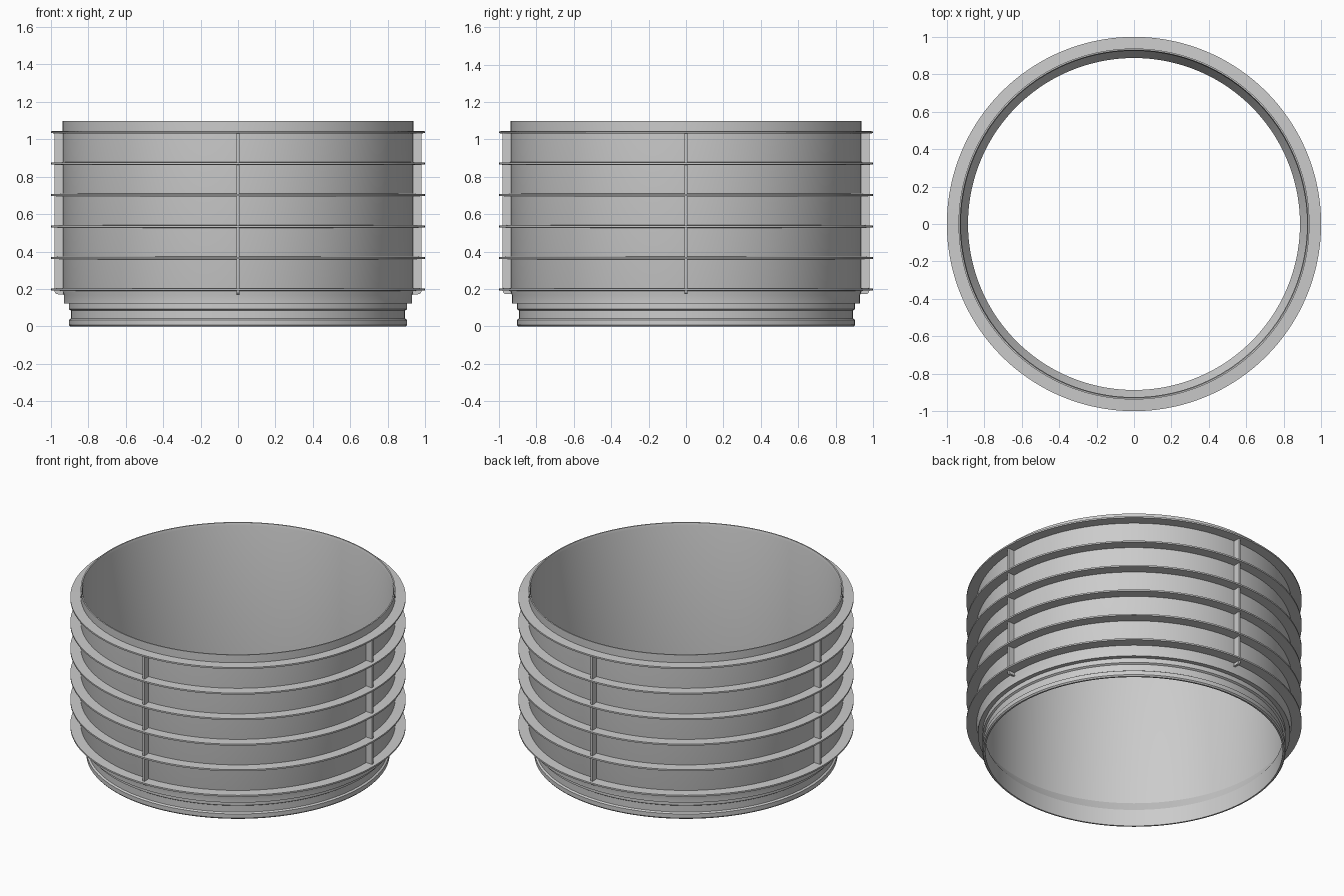
import bpy, bmesh
from math import cos, sin, pi

if "Cube" in bpy.data.objects:
    bpy.data.objects.remove(bpy.data.objects["Cube"])

SEG = 144


def make_object(name, bm):
    bmesh.ops.recalc_face_normals(bm, faces=bm.faces)
    mesh = bpy.data.meshes.new(name)
    bm.to_mesh(mesh)
    bm.free()
    obj = bpy.data.objects.new(name, mesh)
    bpy.context.collection.objects.link(obj)
    bpy.ops.object.select_all(action='DESELECT')
    obj.select_set(True)
    bpy.context.view_layer.objects.active = obj
    bpy.ops.object.shade_smooth_by_angle(angle=0.44)
    return obj


def lathe(name, profile):
    """Revolve a closed (radius, z) profile around the z axis."""
    bm = bmesh.new()
    loops = [[bm.verts.new((r * cos(2 * pi * i / SEG), r * sin(2 * pi * i / SEG), z))
              for r, z in profile] for i in range(SEG)]
    n = len(profile)
    for i in range(SEG):
        a, b = loops[i], loops[(i + 1) % SEG]
        for j in range(n):
            k = (j + 1) % n
            bm.faces.new((a[j], b[j], b[k], a[k]))
    return make_object(name, bm)


# Thin-walled sleeve with a stepped, grooved spigot at the bottom
lathe("sleeve", [
    (0.897, 0.0), (0.904, 0.008), (0.904, 0.035), (0.893, 0.042),
    (0.893, 0.085), (0.904, 0.092), (0.904, 0.122), (0.931, 0.122),
    (0.931, 0.168), (0.938, 0.19), (0.938, 1.097), (0.930, 1.097),
    (0.925, 1.08), (0.925, 0.178), (0.887, 0.11), (0.887, 0.0)])

# Six outer flanges, slightly thinner at the edge
for i in range(6):
    z = 0.198 + i * 0.168
    lathe(f"flange_{i + 1}", [(0.932, z - 0.008), (1.0, z - 0.005),
                              (1.0, z + 0.005), (0.932, z + 0.008)])

# Four vertical ribs with a rounded lower corner
corner = [(0.962 + 0.018 * sin(a), 0.190 - 0.018 * cos(a))
          for a in (k * pi / 10 for k in range(6))]
outline = [(0.928, 0.172)] + corner + [(0.98, 1.038), (0.928, 1.038)]
for i in range(4):
    c, s = cos(i * pi / 2), sin(i * pi / 2)
    bm = bmesh.new()
    sides = [[bm.verts.new((r * c - t * s, r * s + t * c, z)) for r, z in outline]
             for t in (-0.007, 0.007)]
    for side in sides:
        bm.faces.new(side)
    n = len(outline)
    for j in range(n):
        k = (j + 1) % n
        bm.faces.new((sides[0][j], sides[0][k], sides[1][k], sides[1][j]))
    make_object(f"rib_{i + 1}", bm)
